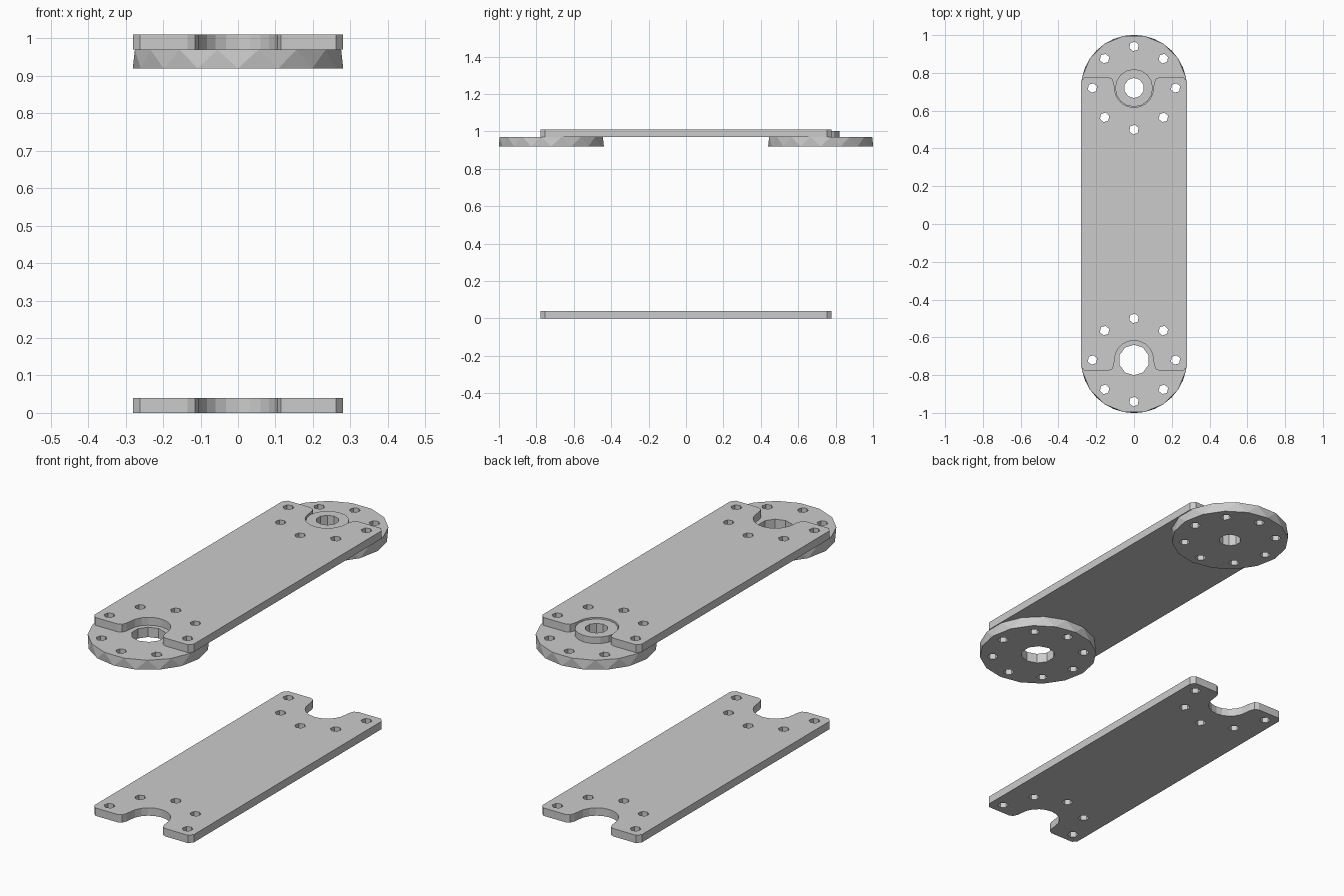
import bpy, bmesh
from math import sin, cos, pi

if "Cube" in bpy.data.objects:
    bpy.data.objects.remove(bpy.data.objects["Cube"])

HUB_Y = 0.72      # centre of each end disc
BOLT_R = 0.22     # bolt circle radius


def make_object(name, bm):
    bmesh.ops.recalc_face_normals(bm, faces=bm.faces[:])
    mesh = bpy.data.meshes.new(name)
    bm.to_mesh(mesh)
    bm.free()
    obj = bpy.data.objects.new(name, mesh)
    bpy.context.collection.objects.link(obj)
    return obj


def prism(bm, points, z0, z1):
    face = bm.faces.new([bm.verts.new((x, y, z0)) for x, y in points])
    top = bmesh.ops.extrude_face_region(bm, geom=[face])
    verts = [g for g in top["geom"] if isinstance(g, bmesh.types.BMVert)]
    bmesh.ops.translate(bm, verts=verts, vec=(0, 0, z1 - z0))


def ring(x, y, r, n, phase=0.0):
    return [(x + r * cos(2 * pi * (i + phase) / n),
             y + r * sin(2 * pi * (i + phase) / n)) for i in range(n)]


def boolean(obj, tool, operation):
    mod = obj.modifiers.new(operation.title(), 'BOOLEAN')
    mod.operation = operation
    mod.solver = 'EXACT'
    mod.object = tool
    bpy.context.view_layer.update()
    deps = bpy.context.evaluated_depsgraph_get()
    mesh = bpy.data.meshes.new_from_object(obj.evaluated_get(deps))
    obj.modifiers.clear()
    obj.data = mesh
    bpy.data.objects.remove(tool)


def bolt_cutter(sides, steps, z0, z1, centre_r=0):
    bm = bmesh.new()
    for s in sides:
        for k in steps:
            a = k * pi / 4
            prism(bm, ring(BOLT_R * cos(a), s * (HUB_Y - BOLT_R * sin(a)),
                           0.026, 6, 0.3), z0, z1)
        if centre_r:
            prism(bm, ring(0, s * HUB_Y, centre_r, 10, 0.5), z0, z1)
    return make_object("hole_cutter", bm)


# Flat link plate with notched ends and five bolt holes per end
def plate(name, z):
    right = [(0.28, 0.755), (0.262, 0.777), (0.135, 0.777),
             (0.115, 0.768), (0.106, 0.745)]
    right += [(0.103 * cos(a), HUB_Y - 0.103 * sin(a))
              for a in (i * pi / 10 for i in range(5))]
    upper = right + [(0, HUB_Y - 0.103)] + [(-x, y) for x, y in reversed(right)]
    bm = bmesh.new()
    prism(bm, upper + [(-x, -y) for x, y in upper], z, z + 0.04)
    obj = make_object(name, bm)
    boolean(obj, bolt_cutter((-1, 1), range(5), z - 0.05, z + 0.09), 'DIFFERENCE')


# Round end disc with a faceted, zigzag rim and eight bolt holes
def disc(name, side, hole_r, boss):
    bm = bmesh.new()
    for z, phase in ((0.92, 0.0), (0.97, 0.5)):
        for x, y in ring(0, side * HUB_Y, 0.281, 16, phase):
            bm.verts.new((x, y, z))
    bmesh.ops.convex_hull(bm, input=bm.verts[:])
    bmesh.ops.dissolve_limit(bm, angle_limit=0.01, verts=bm.verts[:], edges=bm.edges[:])
    obj = make_object(name, bm)
    if boss:
        bm = bmesh.new()
        prism(bm, ring(0, side * HUB_Y, 0.1, 16), 0.94, 1.003)
        boolean(obj, make_object("boss", bm), 'UNION')
    boolean(obj, bolt_cutter((side,), range(8), 0.85, 1.1, hole_r), 'DIFFERENCE')


plate("lower_plate", 0.0)
plate("upper_plate", 0.97)
disc("open_end_disc", -1, 0.081, False)
disc("boss_end_disc", 1, 0.053, True)
